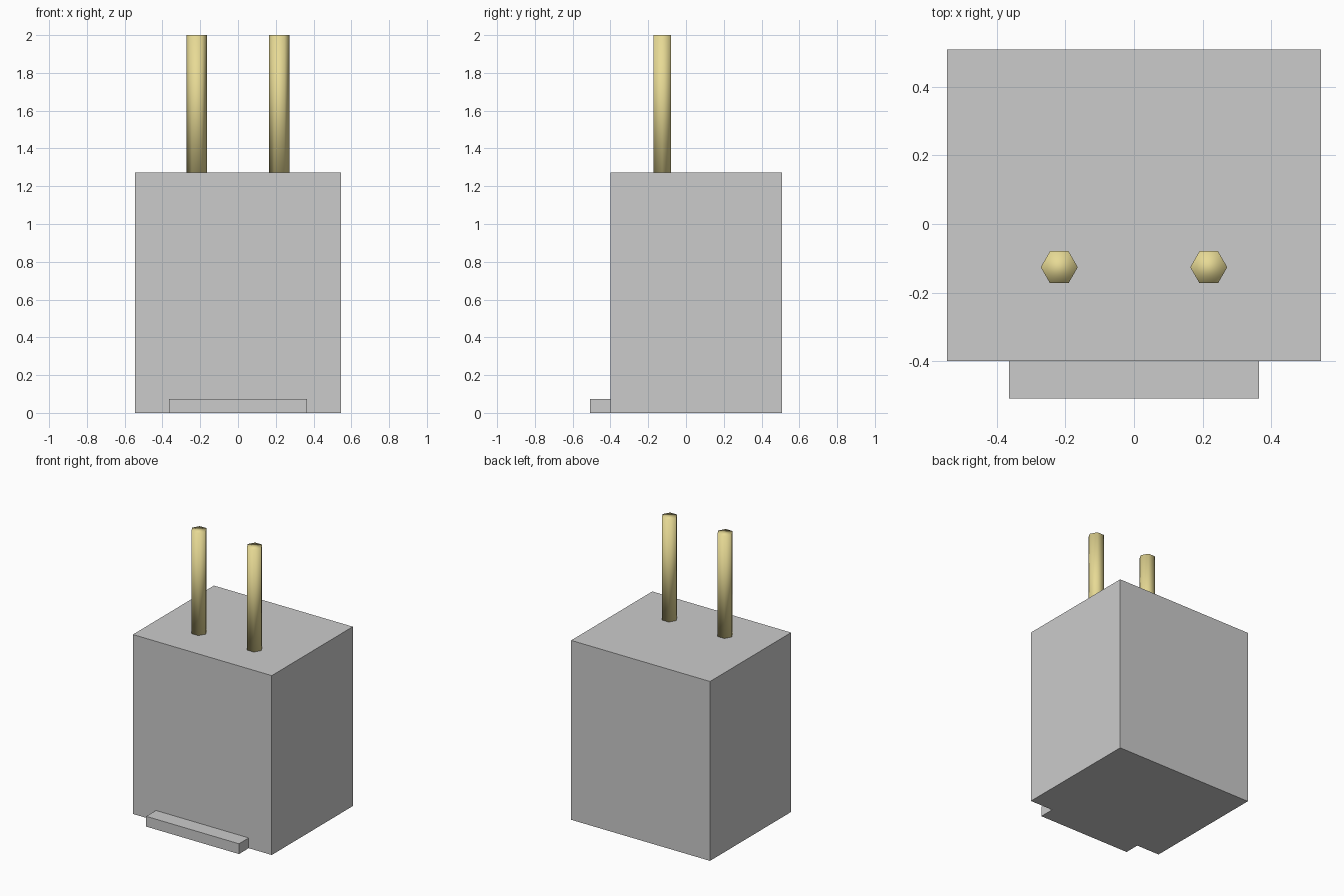
import bpy

if "Cube" in bpy.data.objects:
    bpy.data.objects.remove(bpy.data.objects["Cube"])


def box(name, x, y, z):
    """Box from (min, max) ranges on each axis."""
    size = [b - a for a, b in (x, y, z)]
    centre = [(a + b) / 2 for a, b in (x, y, z)]
    bpy.ops.mesh.primitive_cube_add(size=1, location=centre)
    ob = bpy.context.object
    ob.name = name
    ob.scale = size
    bpy.ops.object.transform_apply(location=False, rotation=False, scale=True)
    return ob


BODY_TOP = 1.273
PIN_TOP = 2.0

# Housing block
box("housing", (-0.545, 0.545), (-0.4, 0.509), (0, BODY_TOP))

# Locking tab along the front bottom edge
box("front_tab", (-0.364, 0.364), (-0.509, -0.4), (0, 0.073))

# Brass material for the pins
brass = bpy.data.materials.new("brass")
brass.diffuse_color = (0.8, 0.7, 0.3, 1)
brass.use_nodes = True
brass.node_tree.nodes["Principled BSDF"].inputs["Base Color"].default_value = brass.diffuse_color

# Two six-sided contact pins, smooth shaded
for side, sx in (("left", -1), ("right", 1)):
    bpy.ops.mesh.primitive_cylinder_add(
        vertices=6, radius=0.054, depth=PIN_TOP - BODY_TOP,
        location=(sx * 0.218, -0.126, (PIN_TOP + BODY_TOP) / 2),
        rotation=(0, 0, 0.5235988))
    pin = bpy.context.object
    pin.name = side + "_pin"
    bpy.ops.object.transform_apply(location=False, rotation=True, scale=False)
    pin.data.materials.append(brass)
    bpy.ops.object.shade_smooth()
